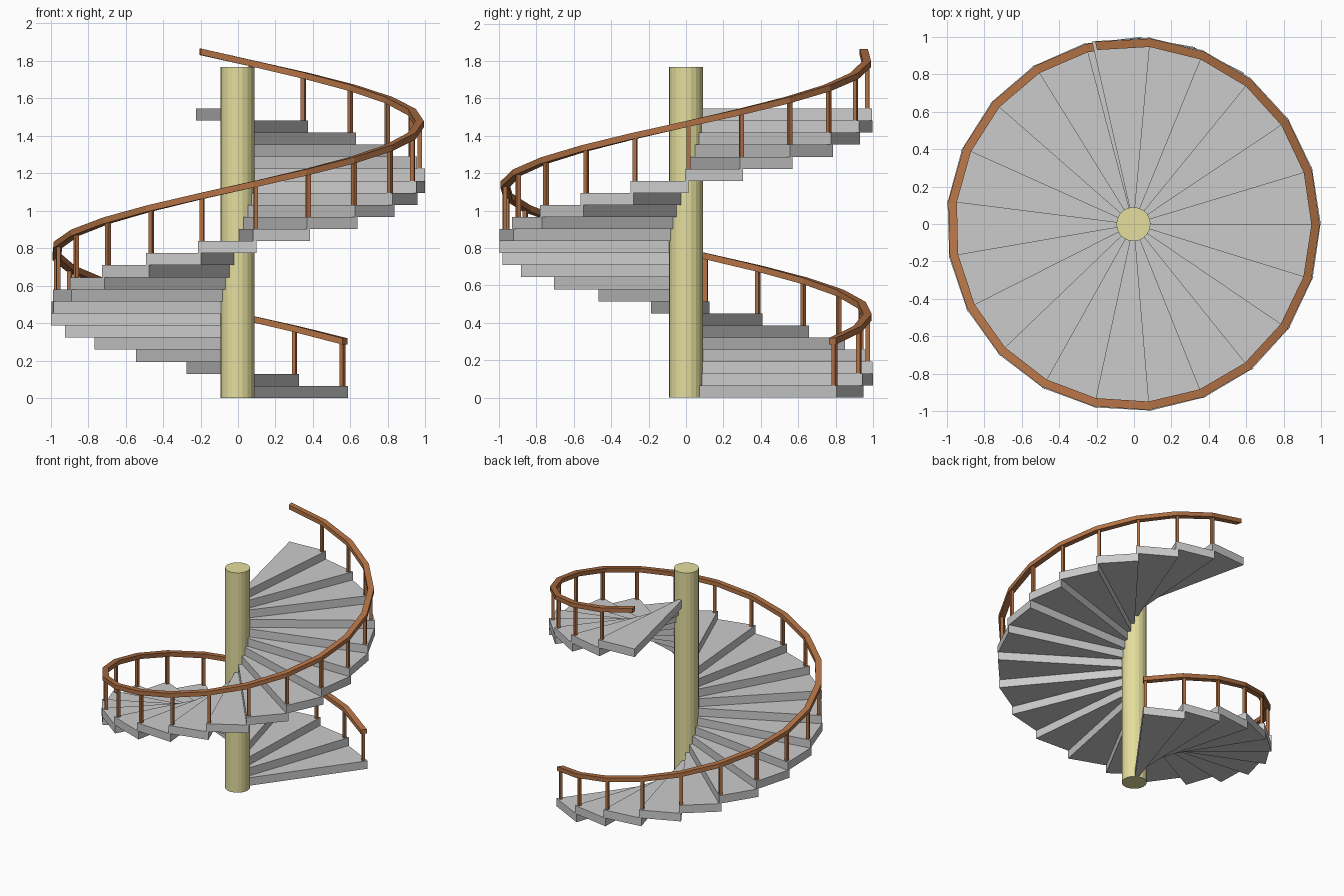
import bpy, bmesh
from math import cos, sin, radians

if "Cube" in bpy.data.objects:
    bpy.data.objects.remove(bpy.data.objects["Cube"])

CX, CY = -0.003, -0.001      # stair axis
STEPS, RISE = 24, 0.0644
START, TURN, WEDGE = 53.8, 17.0, 18.0
R = 1.0


def material(name, rgb):
    m = bpy.data.materials.new(name)
    m.diffuse_color = (*rgb, 1)
    m.use_nodes = True
    m.node_tree.nodes["Principled BSDF"].inputs["Base Color"].default_value = m.diffuse_color
    return m


def polar(r, deg, z):
    return (CX + r * cos(radians(deg)), CY + r * sin(radians(deg)), z)


def loft(name, rings, mat=None):
    """Closed solid through a list of equal-sized rings of points."""
    bm = bmesh.new()
    vs = [[bm.verts.new(p) for p in ring] for ring in rings]
    n = len(rings[0])
    for a, b in zip(vs, vs[1:]):
        for i in range(n):
            j = (i + 1) % n
            bm.faces.new((a[i], a[j], b[j], b[i]))
    bm.faces.new(vs[0][::-1])
    bm.faces.new(vs[-1])
    bmesh.ops.recalc_face_normals(bm, faces=bm.faces)
    me = bpy.data.meshes.new(name)
    bm.to_mesh(me)
    bm.free()
    ob = bpy.data.objects.new(name, me)
    bpy.context.collection.objects.link(ob)
    if mat:
        me.materials.append(mat)
    return ob


yellow = material("column_yellow", (0.78, 0.73, 0.34))
wood = material("rail_wood", (0.45, 0.17, 0.06))

# Central column
loft("column", [[polar(0.091, i * 18, z) for i in range(20)] for z in (0, 1.767)], yellow)

for k in range(STEPS):
    a = START + k * TURN
    z = k * RISE
    # Wedge-shaped tread
    loft(f"step_{k + 1}", [[polar(0, a, h), polar(R, a, h), polar(R, a + WEDGE, h)]
                           for h in (z, z + RISE)])
    # Square baluster at the leading edge of the tread
    da = 0.66
    loft(f"baluster_{k + 1}", [[polar(r, a + 1 + s, h) for r, s in
                                ((0.962, -da), (0.984, -da), (0.984, da), (0.962, da))]
                               for h in (z + RISE, z + 0.302)], wood)

# Handrail, one straight segment per tread
loft("handrail", [[polar(0.972 + dr, START + k * TURN, 0.302 + k * RISE + dz) for dr, dz in
                   ((-0.0225, -0.017), (0.0225, -0.017), (0.0225, 0.017), (-0.0225, 0.017))]
                  for k in range(STEPS + 1)], wood)
